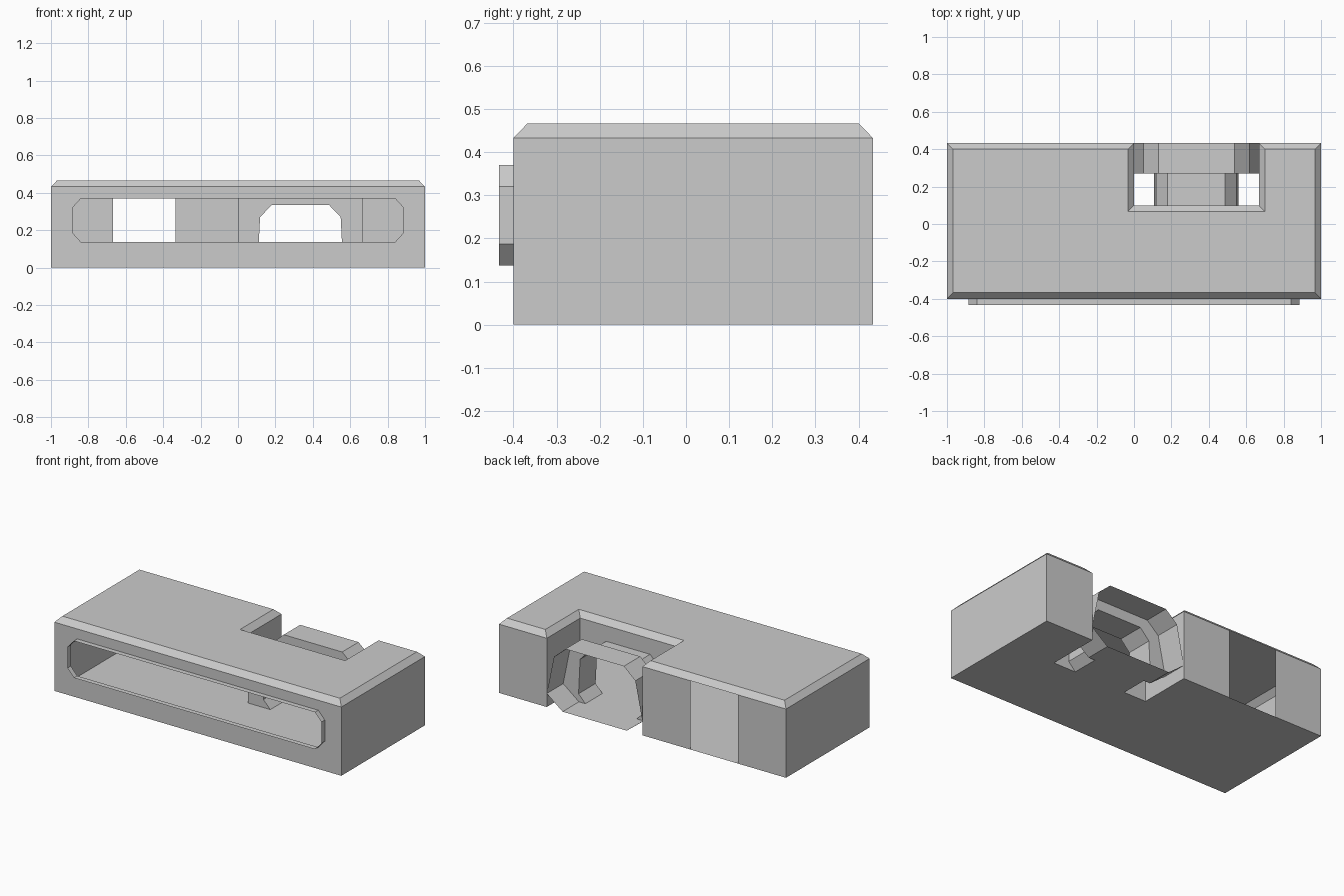
import bpy, bmesh

if "Cube" in bpy.data.objects:
    bpy.data.objects.remove(bpy.data.objects["Cube"])

Y0, Y1, ZS, ZT = -0.4, 0.433, 0.433, 0.467   # front, back, shoulder height, top height
C = 0.033                                    # chamfer size
NX = 0.667                                   # notch runs from x = 0 to NX
NY = 0.1                                     # notch front wall


def make(name, build):
    bm = bmesh.new()
    build(bm)
    bmesh.ops.remove_doubles(bm, verts=bm.verts, dist=0.0005)
    bmesh.ops.recalc_face_normals(bm, faces=bm.faces)
    me = bpy.data.meshes.new(name)
    bm.to_mesh(me)
    bm.free()
    ob = bpy.data.objects.new(name, me)
    bpy.context.collection.objects.link(ob)
    return ob


def face(bm, pts):
    return bm.faces.new([bm.verts.new(p) for p in pts])


def at_y(profile, y):
    return [(x, y, z) for x, z in profile]


def mirrored(half, cx):
    return half + [(2 * cx - x, z) for x, z in reversed(half)]


def tube(bm, profile, ya, yb):
    for a, b in zip(profile, profile[1:] + profile[:1]):
        face(bm, at_y([a, b], ya) + at_y([b, a], yb))


# Profiles in x/z
tunnel = mirrored([(0.155, 0), (0.107, 0.05), (0.118, 0.27), (0.18, 0.335)], NX / 2)
hood = mirrored([(0.11, 0), (0, 0.085), (0.05, 0.33), (0.13, 0.4)], NX / 2)
slot = mirrored([(-0.84, 0.137), (-0.885, 0.187), (-0.885, 0.32), (-0.84, 0.37)], 0)

# Plan outline of the case, and the same outline inset for the top face
plan = [(-1, Y0), (1, Y0), (1, Y1), (NX, Y1), (NX, NY), (0, NY),
        (0, Y1), (-0.333, Y1), (-0.667, Y1), (-1, Y1)]
inset = [(-1 + C, Y0 + C), (1 - C, Y0 + C), (1 - C, Y1 - C), (NX + C, Y1 - C),
         (NX + C, NY - C), (-C, NY - C), (-C, Y1 - C), (-0.333, Y1 - C),
         (-0.667, Y1 - C), (-1 + C, Y1 - C)]


def build_case(bm):
    face(bm, [(x, y, 0) for x, y in plan])
    face(bm, [(x, y, ZT) for x, y in inset])
    n = len(plan)
    for i in range(n):
        j = (i + 1) % n
        a, b = plan[i], plan[j]
        # chamfer
        face(bm, [(*a, ZS), (*b, ZS), (*inset[j], ZT), (*inset[i], ZT)])
        # plain walls; front (0), notch wall (4) and open back panel (7) differ
        if i not in (0, 4, 7):
            face(bm, [(*a, 0), (*b, 0), (*b, ZS), (*a, ZS)])
    # notch wall with tunnel opening
    face(bm, at_y([(0, 0)] + tunnel + [(NX, 0), (NX, ZS), (0, ZS)], NY))
    # front wall in two halves around the slot
    lower = slot[-2:] + slot[:2]          # right to left along the bottom
    upper = slot[2:-2]                    # left to right along the top
    face(bm, at_y([(-1, 0), (1, 0), (1, ZS), slot[-3], slot[-2], slot[-1],
                   slot[0], slot[1], slot[2], (-1, ZS)], Y0))
    face(bm, at_y([(-1, ZS)] + upper + [(1, ZS)], Y0))


def build_rim(bm):
    tube(bm, slot, Y0 - C, Y0)


def build_arch(bm):
    tube(bm, tunnel, NY, 0.27)
    tube(bm, hood, 0.27, Y1)
    # plate stepping from tunnel to hood
    face(bm, at_y(hood + tunnel[::-1], 0.27))


make("case_shell", build_case)
make("slot_rim", build_rim)
make("rear_arch", build_arch)
